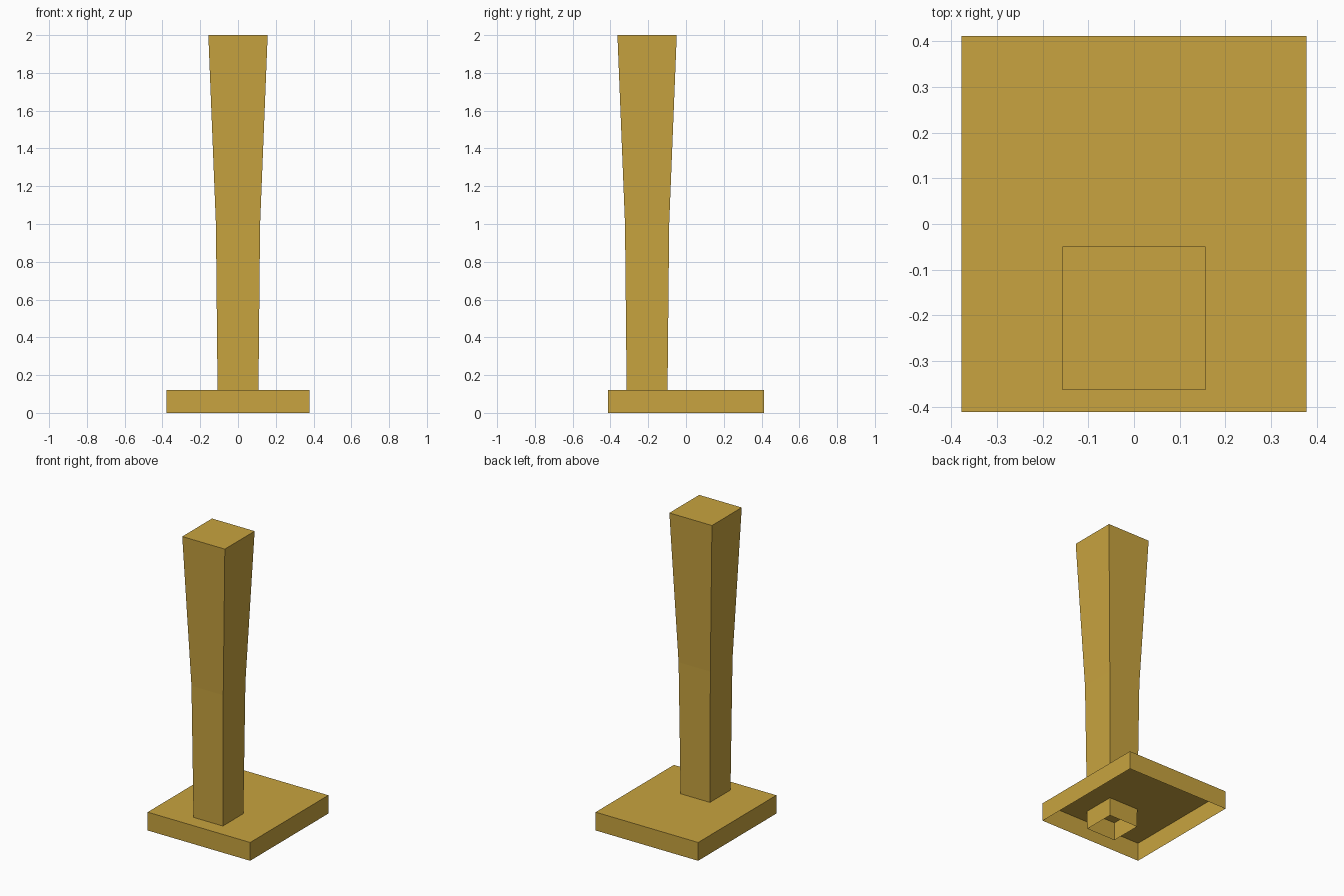
import bpy, bmesh

if "Cube" in bpy.data.objects:
    bpy.data.objects.remove(bpy.data.objects["Cube"])

mat = bpy.data.materials.new("ochre")
mat.diffuse_color = (0.58, 0.37, 0.05, 1)
mat.use_nodes = True
mat.node_tree.nodes["Principled BSDF"].inputs["Base Color"].default_value = mat.diffuse_color


def open_bottom_column(name, rings, cy=0.0):
    """Stack of rectangles (z, half_x, half_y), capped on top and open below."""
    bm = bmesh.new()
    loops = [[bm.verts.new((sx * hx, cy + sy * hy, z))
              for sx, sy in ((-1, -1), (1, -1), (1, 1), (-1, 1))]
             for z, hx, hy in rings]
    for low, high in zip(loops, loops[1:]):
        for i in range(4):
            j = (i + 1) % 4
            bm.faces.new((low[i], low[j], high[j], high[i]))
    bm.faces.new(loops[-1])
    mesh = bpy.data.meshes.new(name)
    bm.to_mesh(mesh)
    bm.free()
    mesh.materials.append(mat)
    obj = bpy.data.objects.new(name, mesh)
    bpy.context.collection.objects.link(obj)
    return obj


# Shallow base plate, hollow underneath
open_bottom_column("base_plate", [(0, 0.378, 0.412), (0.122, 0.378, 0.412)])

# Flared square post near the front edge, running down through the plate
open_bottom_column("post", [(0, 0.107, 0.107), (1.0, 0.117, 0.117),
                            (2.0, 0.157, 0.157)], cy=-0.206)
